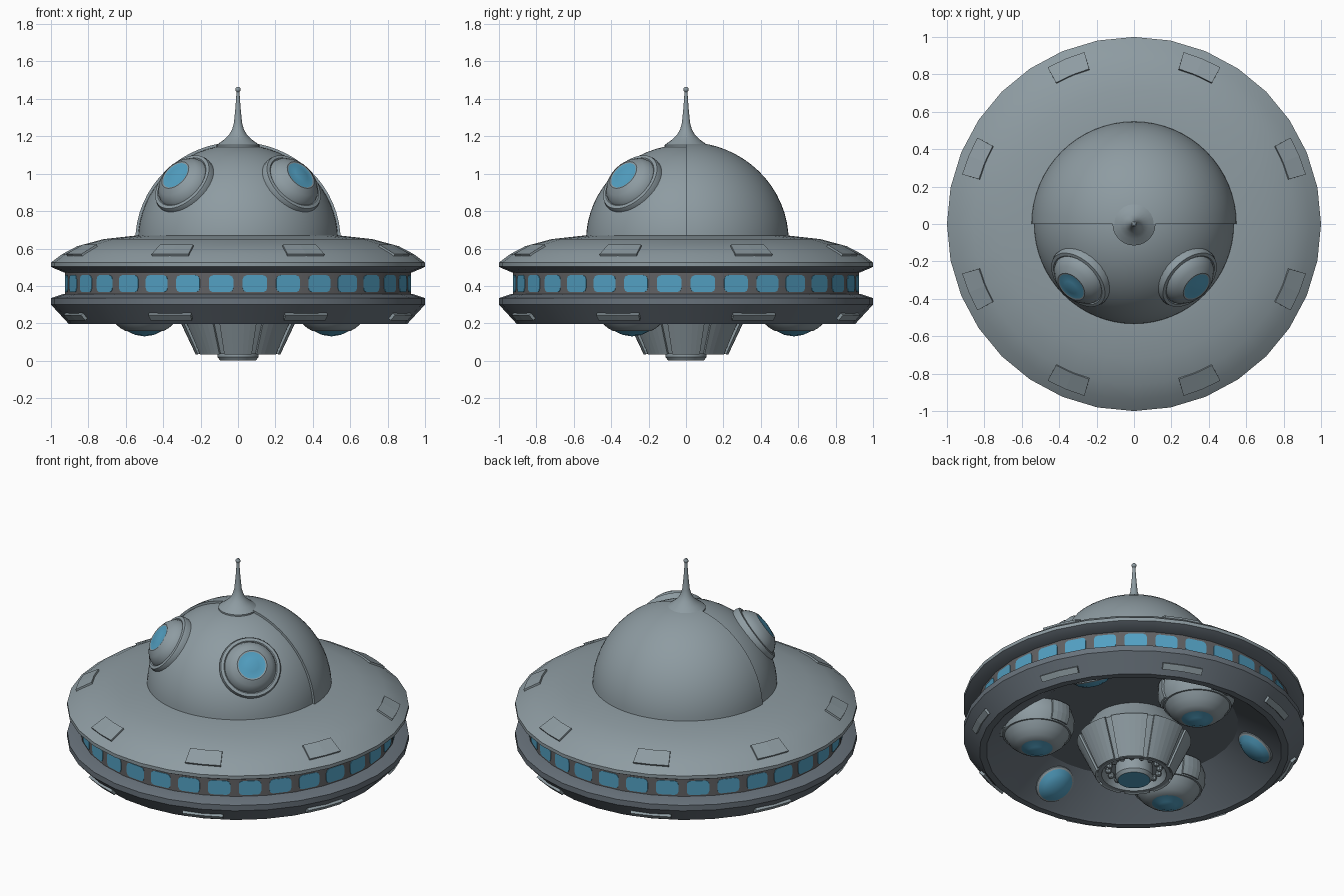
import bpy, bmesh, math
from math import sin, cos, pi, radians
from mathutils import Vector

if "Cube" in bpy.data.objects:
    bpy.data.objects.remove(bpy.data.objects["Cube"])


def material(name, rgb):
    m = bpy.data.materials.new(name)
    m.diffuse_color = (*rgb, 1)
    m.use_nodes = True
    m.node_tree.nodes["Principled BSDF"].inputs["Base Color"].default_value = m.diffuse_color
    return m


GREY = material("hull grey", (0.27, 0.33, 0.36))
SLATE = material("lower hull slate", (0.14, 0.17, 0.2))
DARK = material("band grey", (0.12, 0.12, 0.125))
BLUE = material("window blue", (0.085, 0.35, 0.54))


def finish(name, bm, mats, loc=(0, 0, 0), axis=(0, 0, 1)):
    bmesh.ops.remove_doubles(bm, verts=bm.verts, dist=1e-5)
    bmesh.ops.recalc_face_normals(bm, faces=bm.faces)
    me = bpy.data.meshes.new(name)
    bm.to_mesh(me)
    bm.free()
    for m in mats:
        me.materials.append(m)
    ob = bpy.data.objects.new(name, me)
    ob.location = loc
    if tuple(axis) != (0, 0, 1):
        ob.rotation_mode = 'QUATERNION'
        ob.rotation_quaternion = Vector(axis).to_track_quat('Z', 'Y')
    bpy.context.collection.objects.link(ob)
    return ob


def lathe(name, profile, segs=32, mat=GREY, second_from=None, second=BLUE, sweep=2 * pi, **place):
    """Spin (radius, z) points; profile segments from second_from on take the second colour."""
    bm = bmesh.new()
    full = sweep > 6
    rings = []
    for i in range(segs if full else segs + 1):
        a = sweep * i / segs
        rings.append([bm.verts.new((r * cos(a), r * sin(a), z)) for r, z in profile])
    for i in range(segs):
        p, q = rings[i], rings[(i + 1) % len(rings)]
        for j in range(len(profile) - 1):
            f = bm.faces.new((p[j], q[j], q[j + 1], p[j + 1]))
            f.material_index = int(second_from is not None and j >= second_from)
    if not full:
        bm.faces.new(rings[0])
        bm.faces.new(rings[-1])
    return finish(name, bm, [mat] if second_from is None else [mat, second], **place)


def arc_plate(name, angle, half, profile, thick, cols=2, loc=(0, 0, 0)):
    """Curved plate lying on a spun surface, centred on an angle in degrees."""
    bm = bmesh.new()
    grid = []
    for i in range(cols + 1):
        a = radians(angle - half + 2 * half * i / cols)
        grid.append([bm.verts.new((r * cos(a), r * sin(a), z)) for r, z in profile])
    for p, q in zip(grid, grid[1:]):
        for j in range(len(profile) - 1):
            bm.faces.new((p[j], q[j], q[j + 1], p[j + 1]))
    ob = finish(name, bm, [GREY], loc=loc)
    s = ob.modifiers.new("thickness", 'SOLIDIFY')
    s.thickness = thick
    s.offset = 0
    return ob


def ball(name, radius, loc, segs=12):
    n = segs // 2
    return lathe(name, [(radius * sin(pi * i / n), -radius * cos(pi * i / n))
                        for i in range(n + 1)], segs, loc=loc)


# Saucer hulls
lathe("upper_hull", [(0, 0.68), (0.54, 0.67), (0.72, 0.65), (0.86, 0.612), (0.94, 0.57),
                     (1, 0.525), (1, 0.503), (0.985, 0.495), (0.93, 0.472), (0.85, 0.472)],
      second_from=6, second=SLATE)
lathe("lower_hull", [(0.85, 0.358), (0.93, 0.358), (1, 0.335), (1, 0.30), (0.905, 0.197),
                     (0.865, 0.197), (0.85, 0.21), (0.61, 0.38), (0, 0.385)], mat=SLATE)

# Window band with rounded windows
lathe("window_band", [(0.925, 0.48), (0.925, 0.35)], mat=DARK)
bm = bmesh.new()
for k in range(32):
    a = 2 * pi * (k + 0.5) / 32
    n, t = Vector((cos(a), sin(a), 0)), Vector((-sin(a), cos(a), 0))
    pts = []
    for cx, cz, a0 in ((1, 1, 0), (-1, 1, 90), (-1, -1, 180), (1, -1, 270)):
        for d in (0, 45, 90):
            e = radians(a0 + d)
            pts.append((cx * 0.044 + 0.022 * cos(e), 0.412 + cz * 0.023 + 0.022 * sin(e)))
    R = 0.925 * cos(pi / 32)
    outer = [bm.verts.new(n * (R + 0.003) + t * u + Vector((0, 0, z))) for u, z in pts]
    inner = [bm.verts.new(n * (R - 0.002) + t * u + Vector((0, 0, z))) for u, z in pts]
    bm.faces.new(outer)
    for i in range(len(pts)):
        j = (i + 1) % len(pts)
        bm.faces.new((inner[i], inner[j], outer[j], outer[i]))
finish("band_windows", bm, [BLUE])

# Hull plates above and below
for k in range(8):
    a = 22.5 + 45 * k
    arc_plate("upper_plate", a, 6.4, [(0.86, 0.615), (0.953, 0.564)], 0.014)
    arc_plate("lower_plate", a, 7.3, [(0.959, 0.25), (0.933, 0.222)], 0.02)

# Dome with a thicker shell over the rear half
def arc(r, n=16):
    return [(r * cos(pi / 2 * i / n), 0.64 + r * 0.965 * sin(pi / 2 * i / n)) for i in range(n + 1)]

lathe("dome", arc(0.535), 64)
lathe("rear_dome_shell", arc(0.549) + arc(0.525)[::-1], 32, sweep=pi)

# Antenna
lathe("antenna", [(0.115, 1.13), (0.115, 1.153), (0.08, 1.178), (0.05, 1.205), (0.032, 1.235),
                  (0.022, 1.27), (0.014, 1.35), (0.007, 1.45)], 24)
ball("antenna_tip", 0.015, (0, 0, 1.45))

# Dome portholes
for s in (-1, 1):
    lathe("dome_porthole", [(0.178, 0.44), (0.182, 0.505), (0.176, 0.522), (0.158, 0.525),
                            (0.152, 0.52), (0.145, 0.54), (0.12, 0.566), (0.088, 0.585),
                            (0.08, 0.583), (0.04, 0.592), (0, 0.595)], 32, second_from=8,
          loc=(0, 0, 0.65), axis=(s * 0.577, -0.577, 0.59))

# Central nozzle: core, eight cone panels, ring of bulbs
lathe("nozzle_core", [(0.24, 0.39), (0.31, 0.28), (0.322, 0.262), (0.214, 0.037), (0.19, 0.037),
                      (0.17, 0.09), (0.11, 0.09), (0.11, 0.02), (0.095, 0.0), (0, 0.0)],
      32, second_from=8)
for k in range(8):
    arc_plate("nozzle_panel", 45 * k, 19, [(0.328, 0.265), (0.22, 0.037)], 0.014, 6)
for k in range(16):
    a = 2 * pi * k / 16
    ball("nozzle_bulb", 0.02, (0.15 * cos(a), 0.15 * sin(a), 0.07), 8)

# Landing pods and wall lamps under the saucer
for k in range(3):
    a = radians(90 + 120 * k)
    p = (0.577 * cos(a), 0.577 * sin(a), 0)
    lathe("pod", [(0.2, 0.40), (0.22, 0.34), (0.218, 0.29), (0.2, 0.245), (0.19, 0.245),
                  (0.165, 0.205), (0.13, 0.175), (0.1, 0.158), (0.092, 0.158),
                  (0.05, 0.138), (0, 0.13)], 32, second_from=8, loc=p)
    for j in range(3):
        arc_plate("pod_strap", 90 + 120 * (k + j), 16,
                  [(0.222, 0.37), (0.224, 0.30), (0.208, 0.25)], 0.016, 4, loc=p)
    b = a + pi / 3
    lathe("wall_lamp", [(0.118, -0.02), (0.118, 0.012), (0.106, 0.018), (0.08, 0.038),
                        (0.04, 0.05), (0, 0.054)], 24, second_from=2,
          loc=(0.725 * cos(b), 0.725 * sin(b), 0.298),
          axis=(-0.58 * cos(b), -0.58 * sin(b), -0.81))

# Smooth shading with sharp edges kept; thin plates stay flat
for ob in bpy.context.scene.objects:
    if not ob.modifiers:
        ob.select_set(True)
        bpy.context.view_layer.objects.active = ob
bpy.ops.object.shade_smooth_by_angle(angle=radians(30))
